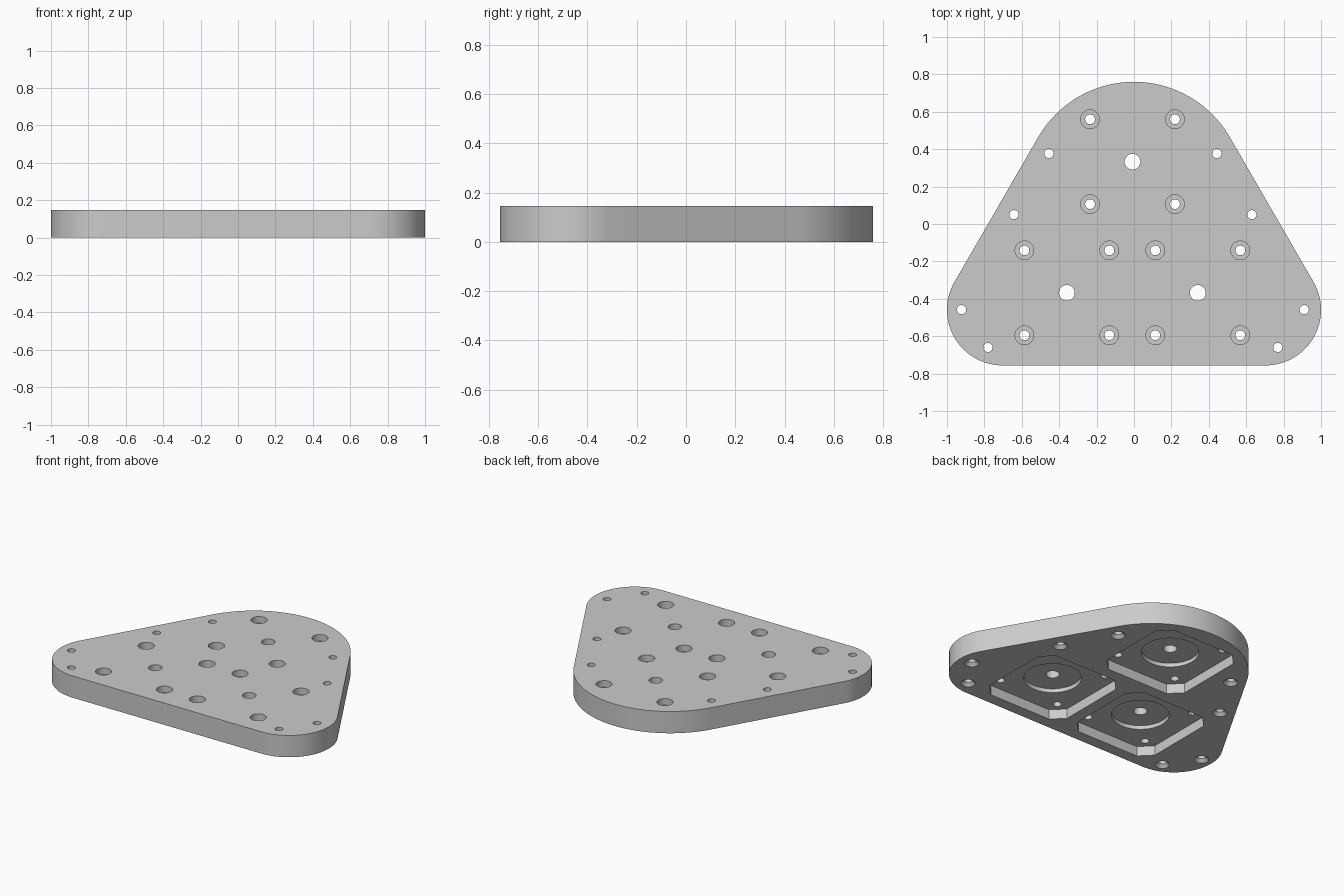
import bpy, bmesh
from math import radians, sin, cos
from mathutils import Vector

cube = bpy.data.objects.get("Cube")
if cube:
    bpy.data.objects.remove(cube, do_unlink=True)

T = 0.147            # plate thickness
POCKET = 0.066       # pocket depth from the underside
BORE = 0.092         # round recess top, inside the pocket
OVER = 0.05          # cutter overshoot

grey = bpy.data.materials.new("plain grey")
grey.use_nodes = True
colour = (0.6, 0.6, 0.6, 1)
grey.diffuse_color = colour
grey.node_tree.nodes["Principled BSDF"].inputs["Base Color"].default_value = colour


def arc(cx, cy, r, a0, a1, n):
    steps = [radians(a0 + (a1 - a0) * i / n) for i in range(n + 1)]
    return [(cx + r * cos(a), cy + r * sin(a)) for a in steps]


def circle(r, n=40):
    return arc(0, 0, r, 0, 360, n)[:-1]


def loft(bm, low, high, z0, z1, centre=(0, 0)):
    """Closed solid between two outlines with equal point counts."""
    rings = [[bm.verts.new((x + centre[0], y + centre[1], z)) for x, y in pts]
             for pts, z in ((low, z0), (high, z1))]
    a, b = rings
    bm.faces.new(a[::-1])
    bm.faces.new(b)
    for i in range(len(a)):
        j = (i + 1) % len(a)
        bm.faces.new((a[i], a[j], b[j], b[i]))


def solid(name, centres, low, z0, z1, high=None):
    bm = bmesh.new()
    for c in centres:
        loft(bm, low, high or low, z0, z1, c)
    mesh = bpy.data.meshes.new(name)
    bm.to_mesh(mesh)
    bm.free()
    obj = bpy.data.objects.new(name, mesh)
    bpy.context.collection.objects.link(obj)
    return obj


# Rounded triangular plate
right = arc(0.703, -0.459, 0.297, -90, 30, 32)
top = arc(0, 0.168, 0.592, 30, 150, 48)
left = [(-x, y) for x, y in reversed(right)]
plate = solid("mounting_plate", [(0, 0)], right + top + left, 0, T)
plate.data.materials.append(grey)

# Layout of the three seats and the edge holes
seats = [(-0.008, 0.333), (-0.359, -0.368), (0.341, -0.368)]
H = 0.227
screws = [(x + sx * H, y + sy * H) for x, y in seats for sx in (-1, 1) for sy in (-1, 1)]
edge_holes = [(s * x - 0.006, y) for s in (-1, 1)
              for x, y in ((0.449, 0.377), (0.636, 0.05), (0.916, -0.458), (0.775, -0.66))]

# Square seat with chamfered corners
W, C = 0.31, 0.078
square = [(W, C - W), (W, W - C), (W - C, W), (C - W, W),
          (-W, W - C), (-W, C - W), (C - W, -W), (W - C, -W)]

# Countersink cone, widened where it overshoots the underside
cone_low, cone_high = circle(0.045 + OVER), circle(0.024)

cutters = [
    solid("pocket_cutter", seats, square, -OVER, POCKET),
    solid("bore_cutter", seats, circle(0.176, 64), -OVER, BORE),
    solid("shaft_cutter", seats, circle(0.042), -OVER, T + OVER),
    solid("screw_cutter", screws, circle(0.026), -OVER, T + OVER),
    solid("counterbore_cutter", screws, circle(0.05), T - 0.044, T + OVER),
    solid("edge_hole_cutter", edge_holes, circle(0.0245), -OVER, T + OVER),
    solid("countersink_cutter", edge_holes, cone_low, -OVER, 0.021, cone_high),
]

# Carve the plate, then drop the cutters
for cutter in cutters:
    cutter.hide_render = True
    mod = plate.modifiers.new(cutter.name, "BOOLEAN")
    mod.operation = "DIFFERENCE"
    mod.solver = "EXACT"
    mod.object = cutter
bpy.context.view_layer.update()
carved = bpy.data.meshes.new_from_object(
    plate.evaluated_get(bpy.context.evaluated_depsgraph_get()))
plate.modifiers.clear()
plate.data = carved
for cutter in cutters:
    bpy.data.objects.remove(cutter, do_unlink=True)

for o in bpy.context.selected_objects:
    o.select_set(False)
plate.select_set(True)
bpy.context.view_layer.objects.active = plate
bpy.ops.object.shade_smooth_by_angle(angle=radians(30))
